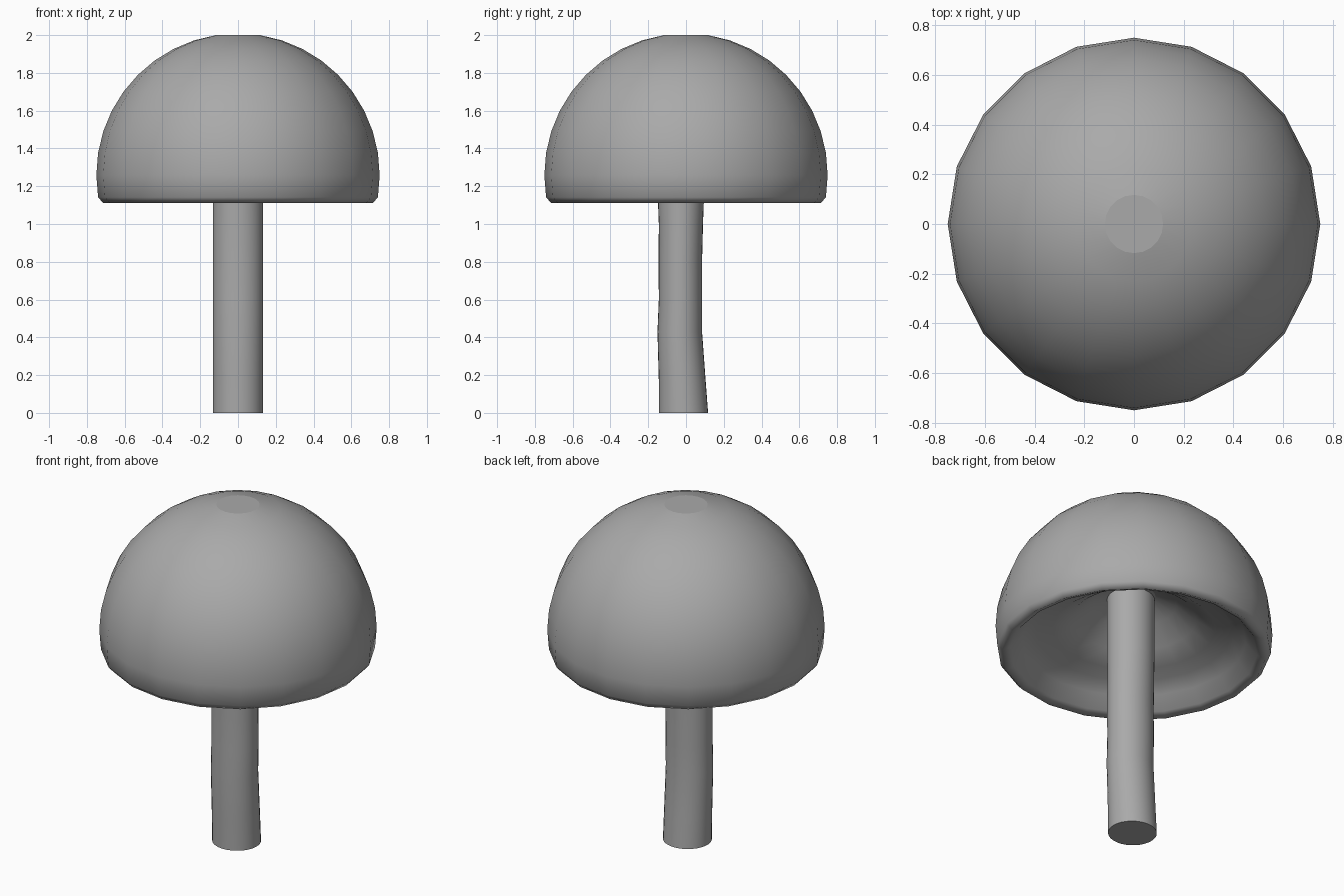
import bpy
import bmesh
from math import sin, cos, pi, radians

cube = bpy.data.objects.get("Cube")
if cube:
    bpy.data.objects.remove(cube, do_unlink=True)

# One plain grey for everything
grey = bpy.data.materials.new("plain grey")
grey.use_nodes = True
tone = (0.4, 0.4, 0.4, 1)
grey.diffuse_color = tone
grey.node_tree.nodes["Principled BSDF"].inputs["Base Color"].default_value = tone


def loft(name, rings, sides):
    """Skin rings of (radius x, radius y, centre y, z); flat n-gons close both ends."""
    bm = bmesh.new()
    loops = []
    for rx, ry, cy, z in rings:
        loops.append([bm.verts.new((rx * cos(2 * pi * i / sides),
                                    cy + ry * sin(2 * pi * i / sides), z))
                      for i in range(sides)])
    for low, high in zip(loops, loops[1:]):
        for i in range(sides):
            j = (i + 1) % sides
            bm.faces.new((low[i], low[j], high[j], high[i])).smooth = True
    bm.faces.new(loops[0][::-1])
    bm.faces.new(loops[-1])
    bmesh.ops.recalc_face_normals(bm, faces=bm.faces)
    mesh = bpy.data.meshes.new(name)
    bm.to_mesh(mesh)
    bm.free()
    mesh.materials.append(grey)
    obj = bpy.data.objects.new(name, mesh)
    bpy.context.collection.objects.link(obj)
    return obj


# Cap: hollow underside, rolled lip, then a dome with a small flat top
RADIUS, CENTRE = 0.75, 1.259
profile = [(0.117, 1.47), (0.232, 1.42), (0.34, 1.33), (0.44, 1.27),
           (0.53, 1.25), (0.607, 1.20), (0.668, 1.13), (0.713, 1.11)]
for step in range(11, 0, -1):
    a = radians(9 * step)
    profile.append((RADIUS * sin(a), CENTRE + RADIUS * cos(a)))
loft("mushroom_cap", [(r, r, 0, z) for r, z in profile], 20)

# Stem: slightly bent towards the front, running up into the cap
stem = [(0.13, -0.013, 0), (0.124, -0.02, 0.17), (0.118, -0.033, 0.43),
        (0.115, -0.029, 0.6), (0.115, -0.03, 0.8), (0.117, -0.027, 1.0),
        (0.121, -0.027, 1.11), (0.121, -0.027, 1.55)]
loft("mushroom_stem", [(0.133, ry, cy, z) for ry, cy, z in stem], 32)
